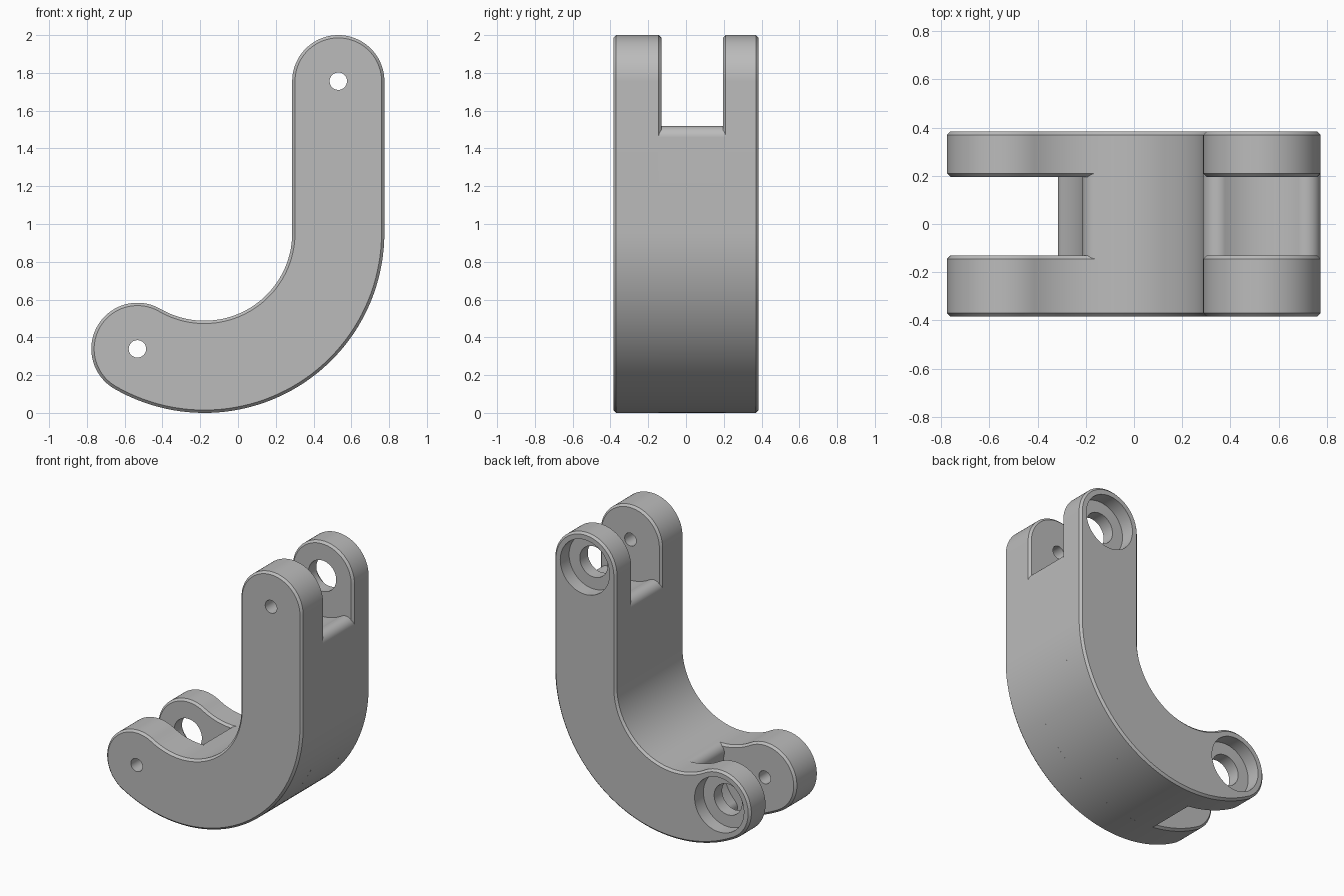
import bpy, bmesh, math
from math import cos, sin, radians, degrees, atan2, acos, sqrt, hypot

if "Cube" in bpy.data.objects:
    bpy.data.objects.remove(bpy.data.objects["Cube"])

# Main dimensions of the J-shaped link
BEND = (-0.178, 0.953)                # centre of the bend
R_OUT, R_IN = 0.953, 0.465            # bend radii
HALF = (R_OUT - R_IN) / 2             # half width of the arm, also end radius
MID = (R_OUT + R_IN) / 2
END = -120                            # direction of the lower pin from the bend
FILLET = 0.06
CHAMFER = 0.015


def polar(c, r, deg):
    return (c[0] + r * cos(radians(deg)), c[1] + r * sin(radians(deg)))


TOP_PIN = (BEND[0] + MID, 2 - HALF)
LOW_PIN = polar(BEND, MID, END)


def arc(c, r, a0, a1):
    n = max(2, math.ceil(abs(a1 - a0) / 2.5))
    return [polar(c, r, a0 + (a1 - a0) * i / n) for i in range(n + 1)]


def clean(points):
    return [p for i, p in enumerate(points)
            if hypot(p[0] - points[i - 1][0], p[1] - points[i - 1][1]) > 1e-5]


def angle(a, b):
    return degrees(atan2(b[1] - a[1], b[0] - a[0]))


def plate_profile(o):
    """Full J outline, moved inwards by o."""
    return clean(arc(BEND, R_OUT - o, END, 0)
                 + arc(TOP_PIN, HALF - o, 0, 180)
                 + arc(BEND, R_IN + o, 0, END)
                 + arc(LOW_PIN, HALF - o, END + 180, END + 360))


def web_profile():
    """J outline ending in hollow, rounded floors short of both pins."""
    # Upper floor
    clear = 0.29
    dx = HALF - FILLET
    dz = sqrt((clear + FILLET) ** 2 - dx ** 2)
    right = (TOP_PIN[0] + dx, TOP_PIN[1] - dz)
    left = (TOP_PIN[0] - dx, TOP_PIN[1] - dz)
    pts = arc(right, FILLET, 0, angle(right, TOP_PIN))
    pts += arc(TOP_PIN, clear, angle(TOP_PIN, right), angle(TOP_PIN, left))
    pts += arc(left, FILLET, angle(left, TOP_PIN), 180)
    # Lower floor
    clear = 0.33

    def bend_angle(r):
        reach = clear + FILLET
        return END + degrees(acos((MID ** 2 + r ** 2 - reach ** 2) / (2 * MID * r)))

    a_in, a_out = bend_angle(R_IN + FILLET), bend_angle(R_OUT - FILLET)
    inner = polar(BEND, R_IN + FILLET, a_in)
    outer = polar(BEND, R_OUT - FILLET, a_out)
    pts += arc(BEND, R_IN, 0, a_in)
    pts += arc(inner, FILLET, a_in + 180, angle(inner, LOW_PIN) % 360)
    pts += arc(LOW_PIN, clear, angle(LOW_PIN, inner), angle(LOW_PIN, outer))
    pts += arc(outer, FILLET, angle(outer, LOW_PIN) % 360, a_out % 360)
    pts += arc(BEND, R_OUT, a_out, 0)
    return clean(pts)


grey = bpy.data.materials.new("plain_grey")
grey.use_nodes = True
grey.diffuse_color = (0.5, 0.5, 0.5, 1)
grey.node_tree.nodes["Principled BSDF"].inputs["Base Color"].default_value = (0.5, 0.5, 0.5, 1)


def loft(name, rings):
    """Solid through matching outlines, each given as (y, points)."""
    bm = bmesh.new()
    loops = [[bm.verts.new((x, y, z)) for x, z in pts] for y, pts in rings]
    for a, b in zip(loops, loops[1:]):
        for i in range(len(a)):
            bm.faces.new((a[i - 1], a[i], b[i], b[i - 1]))
    bm.faces.new(loops[0])
    bm.faces.new(loops[-1])
    bmesh.ops.recalc_face_normals(bm, faces=bm.faces)
    mesh = bpy.data.meshes.new(name)
    bm.to_mesh(mesh)
    bm.free()
    mesh.materials.append(grey)
    obj = bpy.data.objects.new(name, mesh)
    bpy.context.collection.objects.link(obj)
    return obj


def activate(obj):
    bpy.ops.object.select_all(action='DESELECT')
    obj.select_set(True)
    bpy.context.view_layer.objects.active = obj


def drill(obj, pin, radius, y0, y1):
    bpy.ops.mesh.primitive_cylinder_add(
        vertices=64, radius=radius, depth=y1 - y0,
        location=(pin[0], (y0 + y1) / 2, pin[1]), rotation=(math.pi / 2, 0, 0))
    cutter = bpy.context.object
    cutter.hide_render = True
    cutter.data.materials.append(grey)
    mod = obj.modifiers.new("hole", 'BOOLEAN')
    mod.operation, mod.solver, mod.object = 'DIFFERENCE', 'EXACT', cutter
    activate(obj)
    bpy.ops.object.modifier_apply(modifier=mod.name)
    bpy.data.objects.remove(cutter)


def fork_plate(name, y0, y1):
    small, full = plate_profile(CHAMFER), plate_profile(0)
    return loft(name, [(y0, small), (y0 + CHAMFER, full),
                       (y1 - CHAMFER, full), (y1, small)])


# Two outer plates and the web between them, which leaves a slot at each end
FRONT, SLOT_FRONT, SLOT_BACK, BACK = -0.385, -0.13, 0.195, 0.385
front_plate = fork_plate("front_fork_plate", FRONT, SLOT_FRONT)
back_plate = fork_plate("back_fork_plate", SLOT_BACK, BACK)
outline = web_profile()
web = loft("middle_web", [(SLOT_FRONT - CHAMFER, outline), (SLOT_BACK + CHAMFER, outline)])

# Pin holes: small in front, wide with a round recess at the back
for pin in (TOP_PIN, LOW_PIN):
    drill(front_plate, pin, 0.046, FRONT - 0.1, SLOT_FRONT + 0.1)
    drill(back_plate, pin, 0.11, SLOT_BACK - 0.1, BACK + 0.1)
    drill(back_plate, pin, 0.195, BACK - 0.1, BACK + 0.1)

for obj in (front_plate, back_plate, web):
    activate(obj)
    bpy.ops.object.shade_smooth_by_angle(angle=radians(25))
